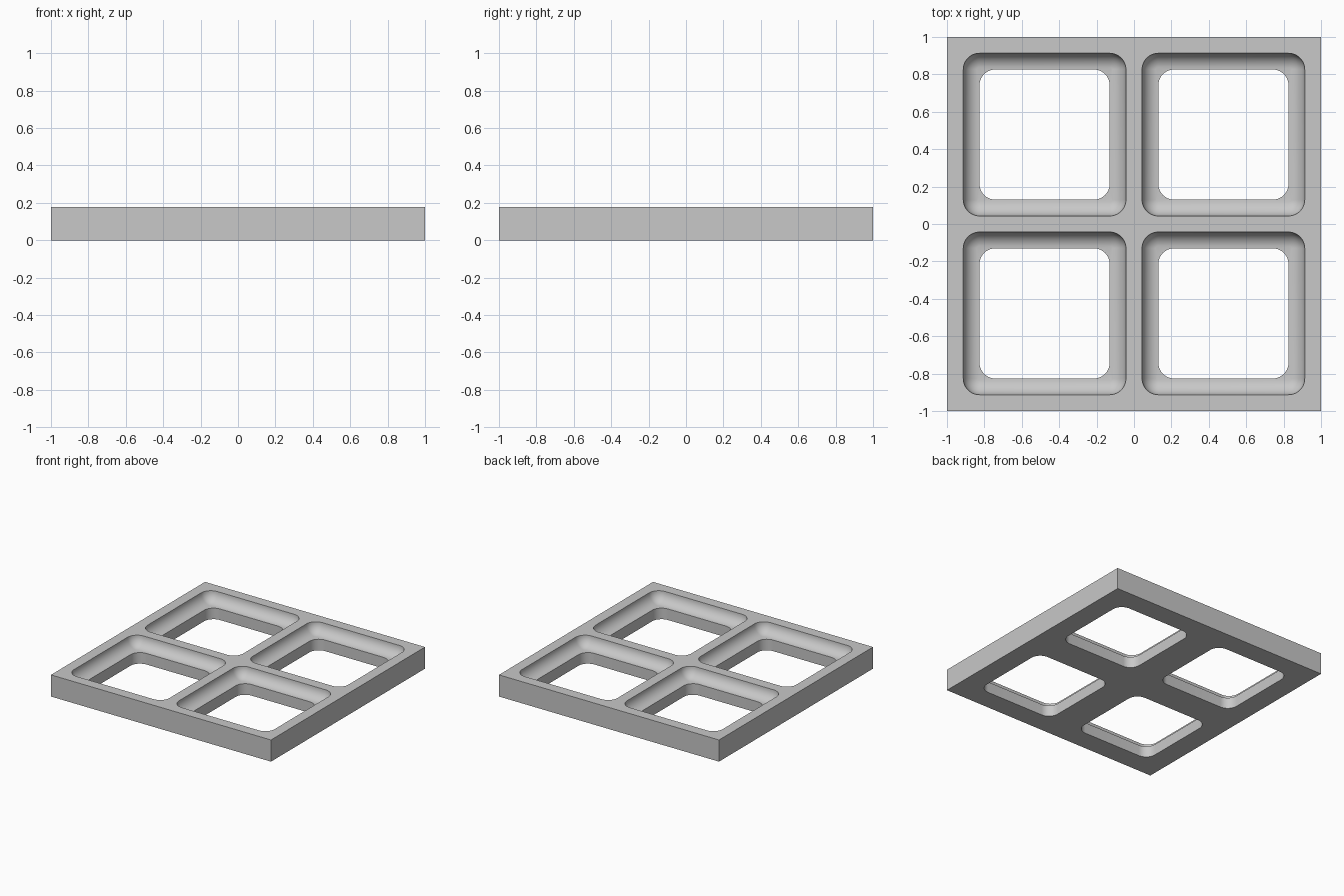
import bpy, bmesh
from math import sin, cos, pi

if "Cube" in bpy.data.objects:
    bpy.data.objects.remove(bpy.data.objects["Cube"])

HEIGHT = 0.178      # slab thickness
COVE = 0.087        # radius of the hollow rim around each opening
LOW, HIGH = 0.043, 0.913    # pocket limits at the top surface
CORNER_STEPS, COVE_STEPS = 10, 10
N = CORNER_STEPS + 1

grey = bpy.data.materials.new("light grey")
grey.use_nodes = True
grey.diffuse_color = (0.58, 0.58, 0.58, 1)
grey.node_tree.nodes["Principled BSDF"].inputs["Base Color"].default_value = grey.diffuse_color

bm = bmesh.new()


def rounded_ring(inset, radius, z):
    """Rounded square inside the pocket limits, counter-clockwise from the +x +y corner."""
    mid, half = (LOW + HIGH) / 2, (HIGH - LOW) / 2 - inset - radius
    ring = []
    for k, (sx, sy) in enumerate([(1, 1), (-1, 1), (-1, -1), (1, -1)]):
        for i in range(N):
            a = (k + i / CORNER_STEPS) * pi / 2
            ring.append(bm.verts.new((mid + sx * half + radius * cos(a),
                                      mid + sy * half + radius * sin(a), z)))
    return ring


def bridge(upper, lower):
    n = len(upper)
    for i in range(n):
        j = (i + 1) % n
        bm.faces.new((upper[i], upper[j], lower[j], lower[i]))


def flat_border(corners, ring):
    """Flat surface between the square tile outline and the opening."""
    for k in range(4):
        arc = ring[k * N:(k + 1) * N]
        for a, b in zip(arc, arc[1:]):
            bm.faces.new((corners[k], b, a))
        nxt = (k + 1) % 4
        bm.faces.new((corners[k], corners[nxt], ring[nxt * N], arc[-1]))


# Opening: concave rim with ball corners, then a straight through hole
rings = []
for s in range(COVE_STEPS):
    t = s / COVE_STEPS * pi / 2
    rings.append(rounded_ring(COVE * (1 - cos(t)), COVE * cos(t), HEIGHT - COVE * sin(t)))
rings.append(rounded_ring(COVE, 0.085, HEIGHT - COVE))
rings.append(rounded_ring(COVE, 0.085, 0))
for upper, lower in zip(rings, rings[1:]):
    bridge(upper, lower)

# Top and bottom surfaces of one quarter tile
outline = [(1, 1), (0, 1), (0, 0), (1, 0)]
top = [bm.verts.new((x, y, HEIGHT)) for x, y in outline]
bottom = [bm.verts.new((x, y, 0)) for x, y in outline]
flat_border(top, rings[0])
flat_border(bottom, rings[-1])

# Outer side walls only, so the quarters join without inner partitions
for a, b in ((0, 1), (3, 0)):
    bm.faces.new((top[a], top[b], bottom[b], bottom[a]))

bmesh.ops.recalc_face_normals(bm, faces=bm.faces)
bm.faces.ensure_lookup_table()
top_face = top[0].link_faces[0]
if max(top[0].link_faces, key=lambda f: abs(f.normal.z)).normal.z < 0:
    bmesh.ops.reverse_faces(bm, faces=bm.faces)

mesh = bpy.data.meshes.new("window_grid_frame")
bm.to_mesh(mesh)
bm.free()
mesh.materials.append(grey)
frame = bpy.data.objects.new("window_grid_frame", mesh)
bpy.context.collection.objects.link(frame)

bpy.ops.object.select_all(action="DESELECT")
frame.select_set(True)
bpy.context.view_layer.objects.active = frame
bpy.ops.object.shade_smooth_by_angle(angle=pi / 6)

# Mirror the quarter into the full four-opening frame
mirror = frame.modifiers.new("four quarters", "MIRROR")
mirror.use_axis = (True, True, False)
mirror.use_clip = True
mirror.merge_threshold = 0.0005
